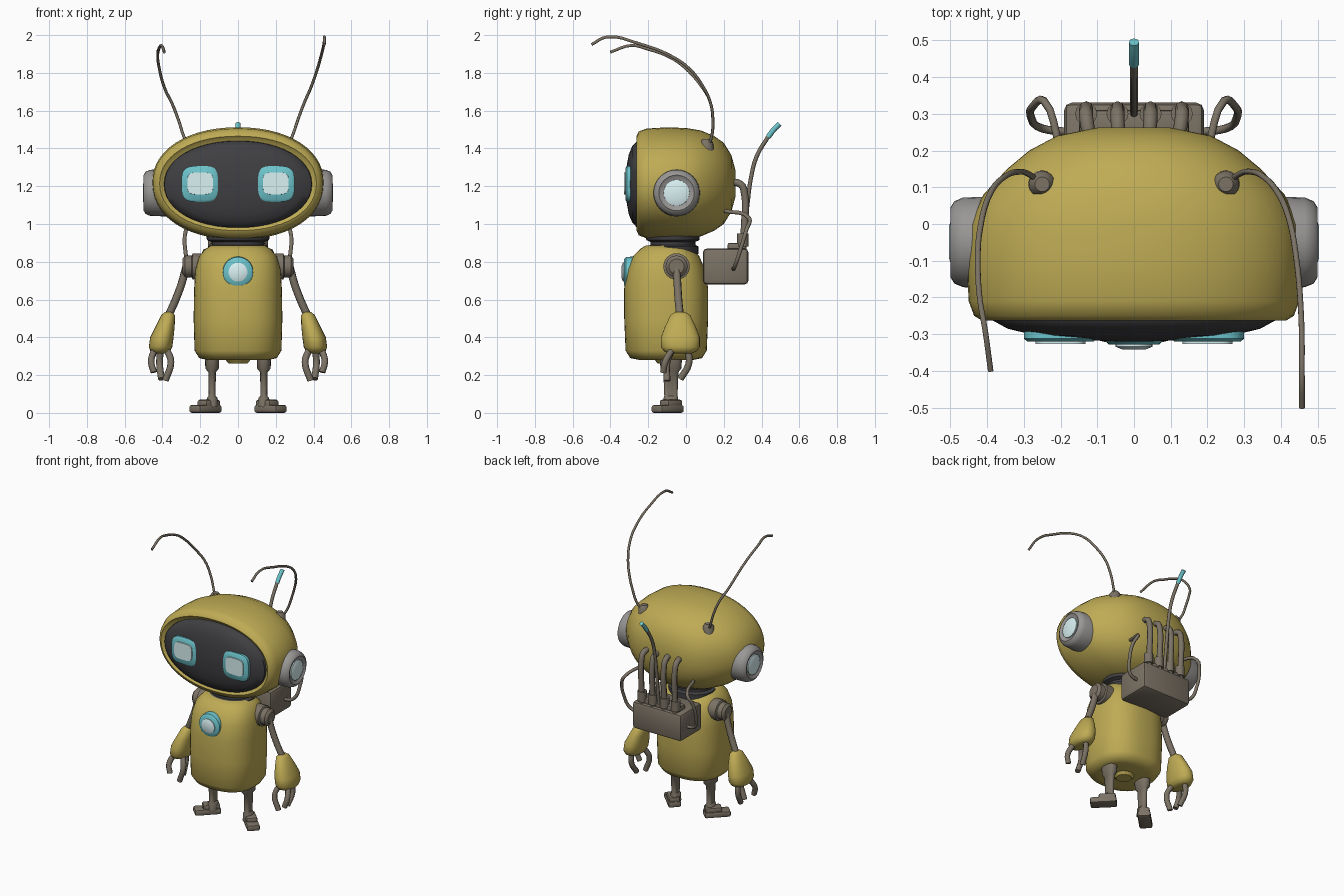
import bpy, bmesh, math
from mathutils import Vector, Matrix

if "Cube" in bpy.data.objects:
    bpy.data.objects.remove(bpy.data.objects["Cube"])


def material(name, r, g, b):
    m = bpy.data.materials.new(name)
    m.diffuse_color = (r, g, b, 1)
    m.use_nodes = True
    m.node_tree.nodes["Principled BSDF"].inputs["Base Color"].default_value = m.diffuse_color
    return m


YELLOW = material("worn_yellow", 0.52, 0.41, 0.09)
BROWN = material("brown_metal", 0.20, 0.17, 0.13)
DARK = material("dark_glass", 0.05, 0.05, 0.055)
CYAN = material("cyan_glow", 0.15, 0.55, 0.60)
WHITE = material("pale_glow", 0.70, 0.88, 0.90)
GREY = material("ear_grey", 0.32, 0.31, 0.30)


def finish(name, bm, mat, angle=40):
    bmesh.ops.recalc_face_normals(bm, faces=bm.faces)
    me = bpy.data.meshes.new(name)
    bm.to_mesh(me)
    bm.free()
    me.materials.append(mat)
    me.shade_smooth()
    me.set_sharp_from_angle(angle=math.radians(angle))
    ob = bpy.data.objects.new(name, me)
    bpy.context.collection.objects.link(ob)
    return ob


def loft(name, axis, sections, mat, n=2.0, segs=40, angle=40):
    """Superellipse rings (t, centre_u, centre_v, radius_u, radius_v) along an axis."""
    bm = bmesh.new()
    rings = []
    for t, cu, cv, ru, rv in sections:
        ring = []
        for i in range(segs):
            a = 2 * math.pi * i / segs
            c, s = math.cos(a), math.sin(a)
            u = cu + ru * math.copysign(abs(c) ** (2 / n), c)
            v = cv + rv * math.copysign(abs(s) ** (2 / n), s)
            ring.append(bm.verts.new({"x": (t, u, v), "y": (u, t, v), "z": (u, v, t)}[axis]))
        rings.append(ring)
    for a, b in zip(rings, rings[1:]):
        for i in range(segs):
            j = (i + 1) % segs
            bm.faces.new((a[i], a[j], b[j], b[i]))
    bm.faces.new(rings[0])
    bm.faces.new(rings[-1])
    return finish(name, bm, mat, angle)


def box(name, lo, hi, mat, bevel=0.015, turn=0, at=(0, 0, 0)):
    """Bevelled box, optionally turned about z and then moved."""
    bm = bmesh.new()
    bmesh.ops.create_cube(bm, size=1)
    lo, hi = Vector(lo), Vector(hi)
    for v in bm.verts:
        v.co = Vector((v.co[k] + 0.5) * (hi[k] - lo[k]) + lo[k] for k in range(3))
    bmesh.ops.bevel(bm, geom=bm.edges[:], offset=bevel, segments=2, affect='EDGES', profile=0.5)
    bm.transform(Matrix.Translation(at) @ Matrix.Rotation(turn, 4, 'Z'))
    return finish(name, bm, mat)


def tube(name, pts, r, mat, res=4):
    cu = bpy.data.curves.new(name, 'CURVE')
    cu.dimensions = '3D'
    cu.bevel_depth, cu.bevel_resolution, cu.resolution_u = r, 2, res
    cu.use_fill_caps = True
    sp = cu.splines.new('BEZIER')
    sp.bezier_points.add(len(pts) - 1)
    for p, co in zip(sp.bezier_points, pts):
        p.co = co
        p.handle_left_type = p.handle_right_type = 'AUTO'
    cu.materials.append(mat)
    ob = bpy.data.objects.new(name, cu)
    bpy.context.collection.objects.link(ob)
    return ob


# Head shell: full at the front, rounded at the back
head = [(-.235, .38, .22), (-.262, .415, .25), (-.25, .435, .275), (-.21, .45, .29), (-.1, .455, .297),
        (0, .447, .293), (.08, .41, .28), (.15, .345, .25), (.2, .285, .215), (.24, .21, .15), (.262, .1, .07)]
loft("head_shell", "y", [(y, 0, 1.215, a, b) for y, a, b in head], YELLOW, 2.15, 56, 60)

# Domed visor
visor = [(-.225, 1), (-.26, .985), (-.285, .87), (-.303, .68), (-.315, .4), (-.32, .08)]
loft("visor", "y", [(y, 0, 1.21, .395 * k, .232 * k) for y, k in visor], DARK, 2.1, 48, 50)

# Neck
loft("neck", "z", [(z, 0, -.07, r, r * .85) for z, r in
                   [(.84, .16), (.88, .16), (.89, .14), (.905, .14), (.915, .165), (.98, .17)]], DARK, 2, 32)

# Torso with rounded bottom and tapering shoulders
torso = [(.28, .16, .14), (.29, .205, .19), (.33, .23, .215), (.5, .235, .222), (.66, .232, .222),
         (.76, .225, .205), (.83, .205, .175), (.87, .17, .135), (.885, .14, .11)]
loft("torso", "z", [(z, 0, -.105, a, b) for z, a, b in torso], YELLOW, 2.5, 48, 50)
loft("torso_bottom_plug", "z", [(z, 0, -.1, r, r) for z, r in [(.262, .05), (.285, .07)]], YELLOW, 2, 16)

# Chest lamp
loft("chest_lamp_ring", "y", [(y, 0, .745, r, r) for y, r in
                              [(-.25, .085), (-.318, .08), (-.328, .068)]], CYAN, 2, 28)
loft("chest_lamp", "y", [(y, 0, .745, r, r) for y, r in
                         [(-.3, .05), (-.334, .05), (-.342, .03)]], WHITE, 2, 28)

# Backpack with pipes into the head
box("backpack", (-.19, .09, .68), (.19, .33, .87), BROWN, .02)
box("backpack_top", (-.15, .22, .86), (.15, .31, .9), BROWN, .01)
for i, x in enumerate((-.13, -.045, .045, .13)):
    tube(f"backpack_pipe_{i}", [(x, .3, .86), (x, .31, 1.0), (x, .31, 1.16), (x, .29, 1.21), (x * .9, .21, 1.22)],
         .019, BROWN)
    loft(f"pipe_collar_{i}", "z", [(z, x, .3, .03, .03) for z in (.88, .95)], BROWN, 2, 12)

# Rear aerial with glowing tip
tube("rear_aerial", [(0, .3, .88), (0, .325, 1.1), (0, .345, 1.25), (0, .375, 1.36), (0, .44, 1.47)], .011, BROWN)
tube("rear_aerial_tip", [(0, .435, 1.46), (0, .465, 1.5), (0, .495, 1.53)], .014, CYAN)

# Two long feelers curving forward, slightly different from each other
tube("feeler_right", [(.24, .1, 1.38), (.285, .135, 1.46), (.32, .142, 1.56), (.35, .13, 1.64), (.385, .095, 1.72),
                      (.42, .02, 1.82), (.44, -.08, 1.89), (.455, -.25, 1.955), (.457, -.42, 1.99),
                      (.457, -.5, 1.95)], .008, BROWN)
tube("feeler_left", [(-.24, .1, 1.38), (-.285, .135, 1.46), (-.315, .142, 1.55), (-.35, .13, 1.64),
                     (-.385, .095, 1.71), (-.42, -.02, 1.84), (-.425, -.1, 1.89), (-.42, -.2, 1.925),
                     (-.405, -.29, 1.945), (-.39, -.4, 1.91)], .008, BROWN)

for side, s in (("left", -1), ("right", 1)):
    # Eyes: glowing rounded plates on the visor
    loft(f"eye_glow_{side}", "y", [(-.27, s * .2, 1.212, .1, .095), (-.312, s * .2, 1.212, .1, .095),
                                   (-.32, s * .2, 1.212, .09, .085)], CYAN, 3.5, 32)
    loft(f"eye_{side}", "y", [(-.3, s * .2, 1.215, .07, .06), (-.327, s * .2, 1.215, .068, .058)], WHITE, 4, 32)

    # Ear discs
    loft(f"ear_{side}", "x", [(s * x, -.05, 1.165, r, r) for x, r in
                              [(.38, .125), (.465, .122), (.489, .112), (.5, .094), (.488, .075)]], GREY, 2, 32)
    loft(f"ear_light_{side}", "x", [(s * x, -.05, 1.165, r, r) for x, r in
                                    [(.45, .07), (.495, .068), (.503, .045)]], WHITE, 2, 28)
    loft(f"feeler_base_{side}", "z", [(z, s * .25, .108, r, r) for z, r in
                                      [(1.36, .04), (1.43, .036), (1.45, .02)]], BROWN, 2, 16)

    # Loose cable from the pack to the back of the head
    tube(f"side_cable_{side}", [(s * .17, .25, .76), (s * .25, .26, .78), (s * .28, .29, .87), (s * .275, .32, .97),
                                (s * .245, .335, 1.03), (s * .2, .2, 1.07)], .011, BROWN)

    # Shoulder joint
    loft(f"shoulder_{side}", "x", [(s * x, -.05, .775, r, r) for x, r in
                                   [(.16, .07), (.24, .07), (.245, .058), (.28, .058), (.295, .04)]], BROWN, 2, 24)
    # Upper arm rod
    tube(f"upper_arm_{side}", [(s * .275, -.05, .77), (s * .3, -.045, .68), (s * .33, -.04, .6),
                               (s * .375, -.03, .5)], .021, BROWN)
    # Flared forearm
    loft(f"forearm_{side}", "z", [(z, s * x, -.03, a, b) for z, x, a, b in
                                  [(.535, .368, .018, .025), (.518, .37, .036, .052), (.46, .385, .05, .08),
                                   (.4, .403, .062, .103), (.35, .41, .062, .103), (.325, .412, .052, .085),
                                   (.315, .412, .032, .06)]], YELLOW, 2.2, 28, 55)
    # Three claw fingers
    fingers = [[(.44, -.07, .34), (.46, -.11, .27), (.445, -.12, .215)],
               [(.38, -.07, .34), (.355, -.1, .27), (.385, -.1, .17)],
               [(.41, .01, .34), (.415, .015, .26), (.405, -.03, .18)]]
    for i, f in enumerate(fingers):
        tube(f"claw_{side}_{i}", [(s * x, y, z) for x, y, z in f], .018, BROWN)

    # Leg with hip collar, shin and ankle
    loft(f"leg_{side}", "z", [(z, s * .137, -.08, a, b) for z, a, b in
                              [(.3, .038, .06), (.235, .036, .055), (.215, .02, .04), (.09, .018, .035),
                               (.08, .028, .038), (.03, .032, .04)]], BROWN, 2.4, 20)
    # Splayed foot: long sole with a raised heel
    turn, at = s * math.radians(45), (s * .172, -.097, 0)
    box(f"foot_sole_{side}", (-.042, -.085, 0), (.042, .085, .042), BROWN, .012, turn, at)
    box(f"foot_heel_{side}", (-.036, -.03, .03), (.036, .08, .07), BROWN, .012, turn, at)
